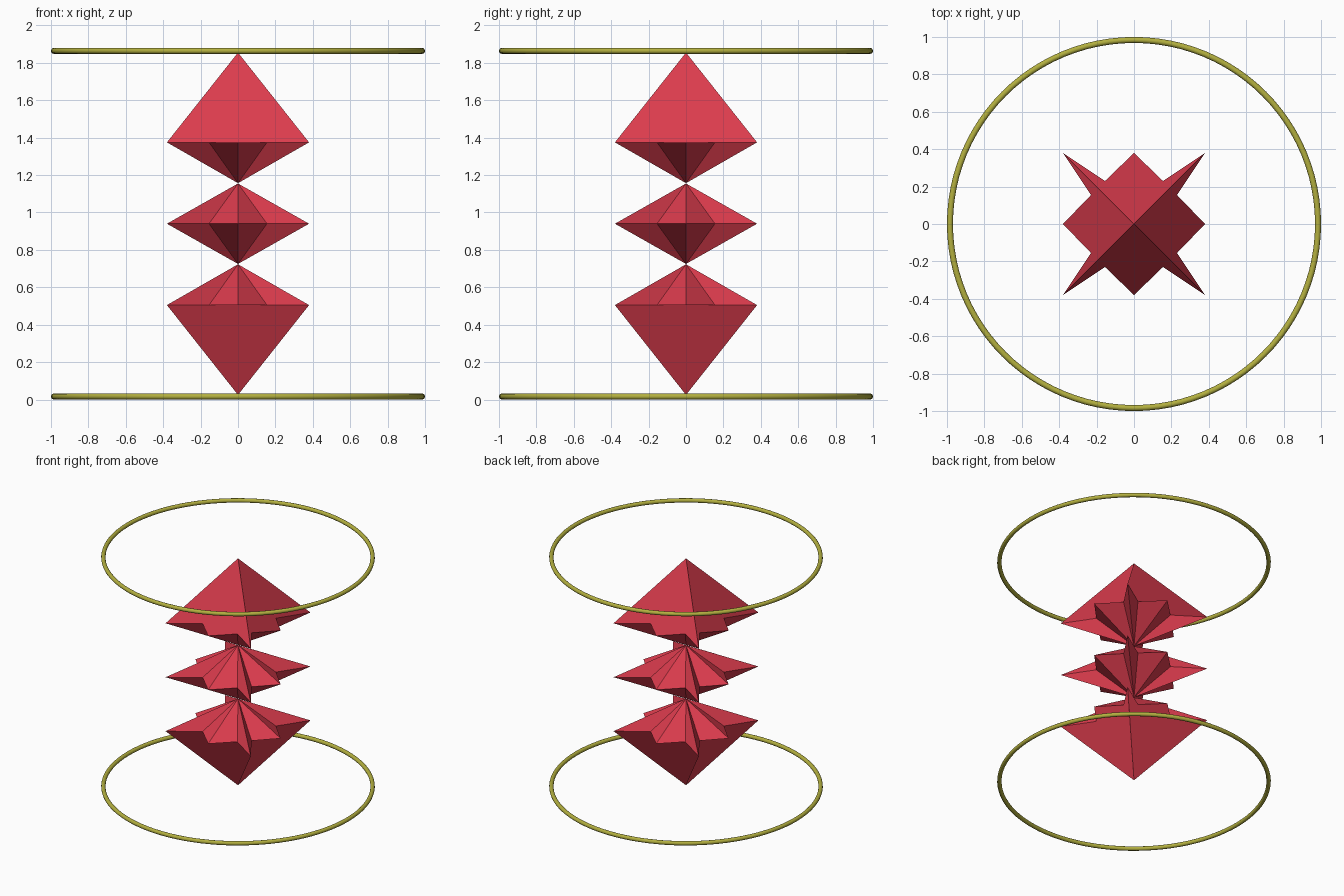
import bpy, bmesh

if "Cube" in bpy.data.objects:
    bpy.data.objects.remove(bpy.data.objects["Cube"])

MID, R, A, B = 0.94, 0.38, 0.155, 0.23   # centre height, star reach, notch coordinates


def material(name, color):
    m = bpy.data.materials.new(name)
    m.diffuse_color = color
    m.use_nodes = True
    m.node_tree.nodes["Principled BSDF"].inputs["Base Color"].default_value = m.diffuse_color
    return m


red = material("red", (0.72, 0.045, 0.075, 1))
olive = material("olive", (0.45, 0.43, 0.05, 1))


def star_outline():
    # one quarter (corner, notch, side point, notch) turned four times
    quarter = [(-R, -R), (-A, -B), (0, -R), (A, -B)]
    pts = []
    for _ in range(4):
        pts += quarter
        quarter = [(-y, x) for x, y in quarter]
    return pts


def crystal(name, low, equator, high, plain_top=False, plain_bottom=False):
    # star-shaped double pyramid; a plain end has four broad faces
    bm = bmesh.new()
    rim = [bm.verts.new((x, y, equator)) for x, y in star_outline()]
    n = len(rim)
    for z, plain, up in ((high, plain_top, True), (low, plain_bottom, False)):
        tip = bm.verts.new((0, 0, z))
        step = 4 if plain else 1
        for i in range(0, n, step):
            face = [tip] + [rim[(i + k) % n] for k in range(step + 1)]
            bm.faces.new(face if up else face[::-1])
    mesh = bpy.data.meshes.new(name)
    bm.to_mesh(mesh)
    bm.free()
    mesh.materials.append(red)
    bpy.context.collection.objects.link(bpy.data.objects.new(name, mesh))


# stack of three crystals
crystal("upper_crystal", 1.157, 1.375, 1.855, plain_top=True)
crystal("middle_crystal", 0.725, MID, 1.155)
crystal("lower_crystal", 0.025, 0.505, 0.723, plain_bottom=True)

# thin rings at bottom and top
for name, z in (("lower_ring", 0.016), ("upper_ring", 1.864)):
    bpy.ops.mesh.primitive_torus_add(major_radius=0.984, minor_radius=0.016,
                                     major_segments=96, minor_segments=12,
                                     location=(0, 0, z))
    ring = bpy.context.object
    ring.name = name
    ring.data.materials.append(olive)
    bpy.ops.object.shade_smooth()
